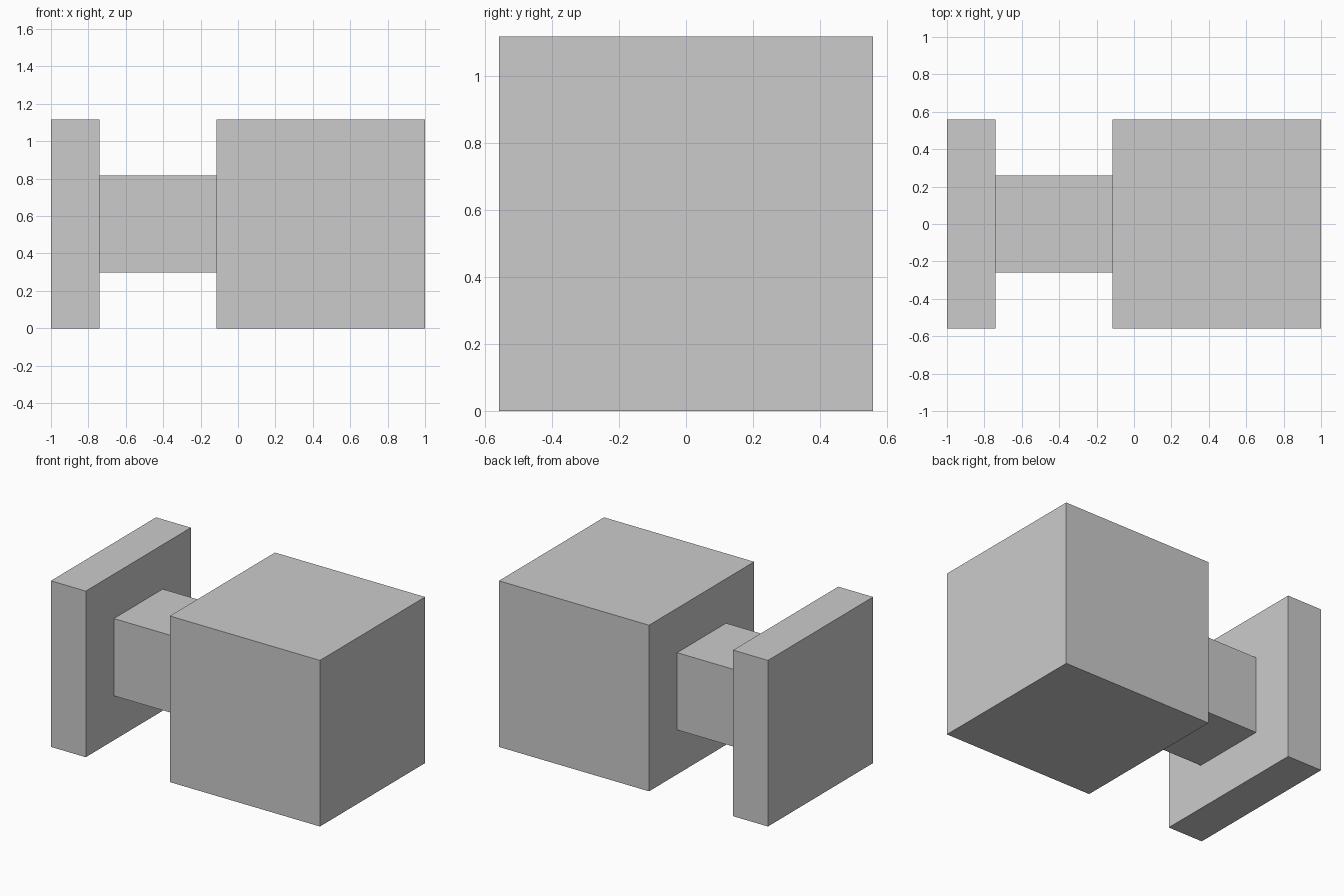
import bpy

if "Cube" in bpy.data.objects:
    bpy.data.objects.remove(bpy.data.objects["Cube"])

SIDE = 1.116      # height and depth of plate and block
MID = SIDE / 2


def box(name, x0, x1, side):
    """Square-section box along x, centred on the shared axis."""
    bpy.ops.mesh.primitive_cube_add(size=1, location=((x0 + x1) / 2, 0, MID))
    ob = bpy.context.object
    ob.name = name
    ob.scale = (x1 - x0, side, side)
    bpy.ops.object.transform_apply(location=False, rotation=False, scale=True)
    return ob


# Thin end plate, narrow neck and large cube block in a row
box("end_plate", -1.0, -0.741, SIDE)
box("neck", -0.741, -0.116, 0.519)
box("main_block", -0.116, 1.0, SIDE)
